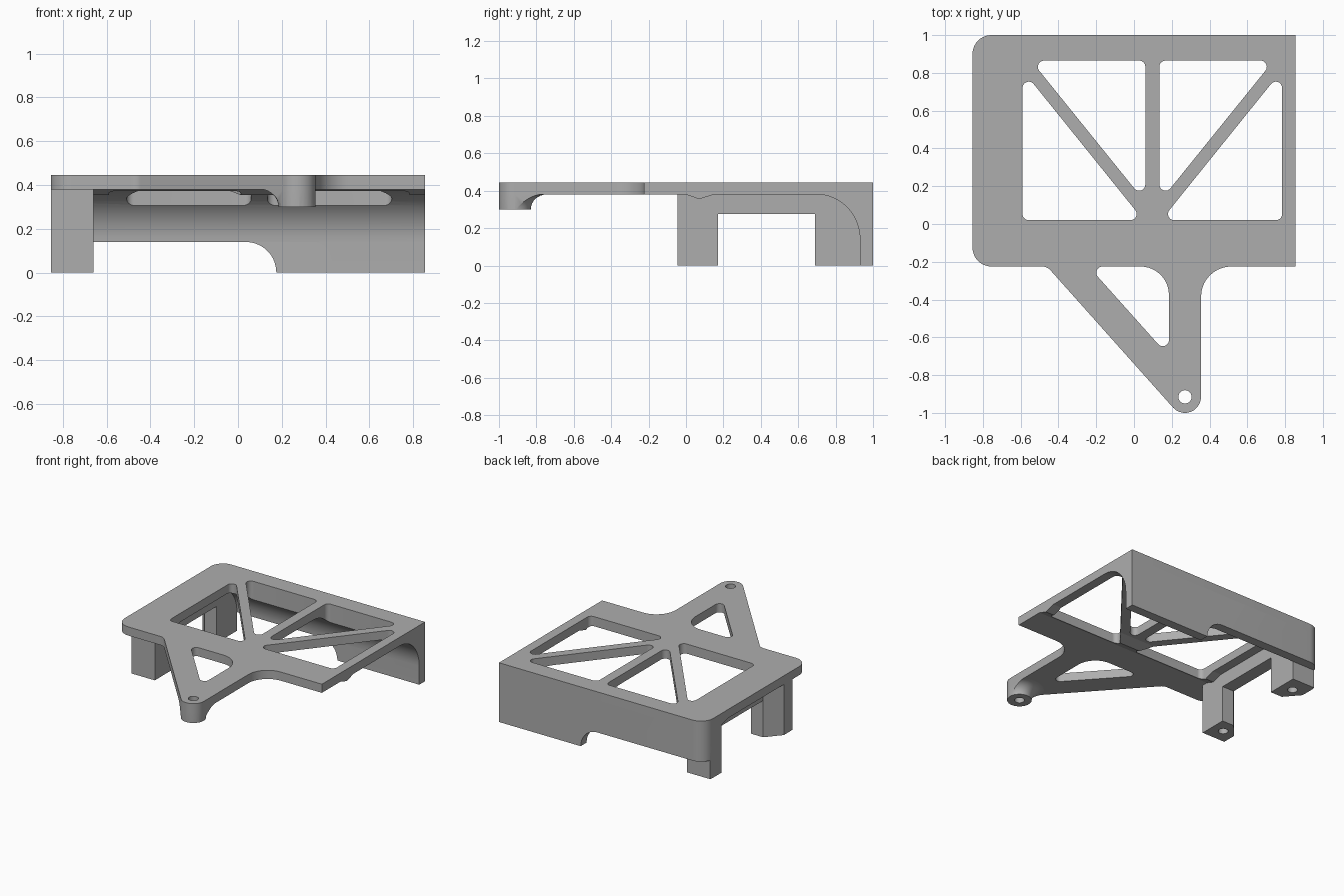
import bpy, bmesh, math
from mathutils import Vector

if "Cube" in bpy.data.objects:
    bpy.data.objects.remove(bpy.data.objects["Cube"], do_unlink=True)

grey = bpy.data.materials.new("light grey")
grey.use_nodes = True
grey.diffuse_color = (0.42, 0.42, 0.42, 1)
grey.node_tree.nodes["Principled BSDF"].inputs["Base Color"].default_value = grey.diffuse_color

AXES = {"x": lambda u, v, w: (w, u, v),
        "y": lambda u, v, w: (u, w, v),
        "z": lambda u, v, w: (u, v, w)}


def rounded(corners, steps=10):
    """Polygon outline with each (x, y, radius) corner rounded."""
    out = []
    for i, (x, y, r) in enumerate(corners):
        p = Vector((x, y))
        if r == 0:
            out.append(p)
            continue
        a = (Vector(corners[i - 1][:2]) - p).normalized()
        b = (Vector(corners[(i + 1) % len(corners)][:2]) - p).normalized()
        half = a.angle(b) / 2
        centre = p + (a + b).normalized() * (r / math.sin(half))
        start = p + a * (r / math.tan(half)) - centre
        end = p + b * (r / math.tan(half)) - centre
        sweep = start.angle(end)
        for k in range(steps + 1):
            t = k / steps
            out.append(centre + (start * math.sin((1 - t) * sweep)
                                 + end * math.sin(t * sweep)) / math.sin(sweep))
    return out


def circle(x, y, r, n=32):
    return [(x + r * math.cos(2 * math.pi * k / n), y + r * math.sin(2 * math.pi * k / n))
            for k in range(n)]


def finish(name, bm):
    bmesh.ops.recalc_face_normals(bm, faces=bm.faces)
    mesh = bpy.data.meshes.new(name)
    bm.to_mesh(mesh)
    bm.free()
    mesh.materials.append(grey)
    ob = bpy.data.objects.new(name, mesh)
    bpy.context.collection.objects.link(ob)
    return ob


def prism(name, outline, axis, low, high):
    bm = bmesh.new()
    rings = [[bm.verts.new(AXES[axis](u, v, w)) for u, v in outline] for w in (low, high)]
    n = len(outline)
    for ring in rings:
        bm.faces.new(ring)
    for i in range(n):
        j = (i + 1) % n
        bm.faces.new((rings[0][i], rings[0][j], rings[1][j], rings[1][i]))
    return finish(name, bm)


def cut(ob, cutters, operation="DIFFERENCE"):
    for c in cutters:
        mod = ob.modifiers.new("cut", "BOOLEAN")
        mod.operation, mod.object, mod.solver = operation, c, "EXACT"
    bpy.context.view_layer.update()
    mesh = bpy.data.meshes.new_from_object(
        ob.evaluated_get(bpy.context.evaluated_depsgraph_get()))
    ob.modifiers.clear()
    ob.data = mesh


UNDER, TOP = 0.38, 0.445
TIP = (0.27, -0.915)

# Overall outline: rectangle with a tapering arm
outline = rounded([(-0.855, 1, 0.1), (-0.855, -0.225, 0.1), (-0.46, -0.225, 0.06),
                   (0.355, -1.138, 0.085), (0.355, -0.225, 0.16),
                   (0.855, -0.225, 0), (0.855, 1, 0)])
plate = prism("top_plate", outline, "z", UNDER, TOP)
limit = prism("outline_helper", outline, "z", -0.5, 1)

# Window cutters, mirrored about the middle strut
r = 0.033
windows = [[(-0.59, 0.02, r), (0.05, 0.02, r), (-0.59, 0.814, r)],
           [(-0.545, 0.865, r), (0.06, 0.865, r), (0.06, 0.116, r)]]
windows += [[(0.194 - x, y, q) for x, y, q in w] for w in windows]
cutters = [prism("window_cutter", rounded(w), "z", 0.2, 0.6) for w in windows]
arm_window = prism("arm_cutter", rounded([(-0.24, -0.225, r), (0.185, -0.225, 0.15),
                                          (0.185, -0.70, r)]), "z", 0.2, 0.6)
tip_hole = prism("tip_hole_cutter", circle(*TIP, 0.035), "z", 0.2, 0.6)
cut(plate, cutters + [arm_window, tip_hole])

# Rear wall with a large inner fillet and a lower notch
profile = [(1, UNDER), (1, 0), (0.93, 0)]
for k in range(17):
    t = math.pi / 2 * k / 16
    profile.append((0.70 + 0.23 * math.cos(t), 0.14 + 0.24 * math.sin(t)))
wall = prism("rear_wall", profile, "x", -0.9, 0.855)
notch = prism("notch_cutter", rounded([(-1, -0.1, 0), (0.175, -0.1, 0),
                                       (0.175, 0.14, 0.139), (-1, 0.14, 0)]), "y", 0.5, 1.2)
cut(wall, [limit], "INTERSECT")
cut(wall, [notch] + cutters)

# Shallow ridge beneath the plate
ridge = prism("under_ridge", [(0, UNDER), (0.07, 0.355), (0.15, UNDER)], "x", -0.66, 0.855)
cut(ridge, cutters)

# Two chamfered legs with screw holes, joined by a beam
inner, outer, bevel = -0.66, -0.855, -0.76
for name, near, mid, far in (("front_leg", 0.17, 0.06, -0.045), ("rear_leg", 0.69, 0.80, 0.93)):
    leg = prism(name, [(inner, near), (bevel, near), (outer, mid), (outer, far), (inner, far)],
                "z", 0, UNDER)
    hole = prism("leg_hole_cutter", circle(-0.755, (near + far) / 2, 0.035), "z", -0.1, 0.2)
    cut(leg, [limit], "INTERSECT") if name == "rear_leg" else None
    cut(leg, [hole])
    cutters.append(hole)
prism("side_beam", [(0.17, 0.275), (0.69, 0.275), (0.69, UNDER), (0.17, UNDER)],
      "x", bevel, inner)

# Flared boss under the arm tip, trimmed to the arm
bm = bmesh.new()
rings = []
for k in range(9):
    t = math.pi / 2 * k / 8
    ring = circle(*TIP, 0.17 - 0.085 * math.cos(t), 48)
    rings.append([bm.verts.new((x, y, 0.30 + 0.08 * math.sin(t))) for x, y in ring])
bm.faces.new(rings[0])
bm.faces.new(rings[-1])
for a, b in zip(rings, rings[1:]):
    for i in range(48):
        bm.faces.new((a[i - 1], a[i], b[i], b[i - 1]))
boss = finish("arm_tip_boss", bm)
cut(boss, [limit], "INTERSECT")
cut(boss, [tip_hole, arm_window])

# Remove helpers and smooth the curved faces
for c in cutters + [limit, arm_window, tip_hole, notch]:
    bpy.data.objects.remove(c, do_unlink=True)
bpy.ops.object.select_all(action="DESELECT")
for ob in bpy.context.collection.objects:
    if ob.type == "MESH":
        ob.select_set(True)
        bpy.context.view_layer.objects.active = ob
bpy.ops.object.shade_smooth_by_angle(angle=math.radians(30))
